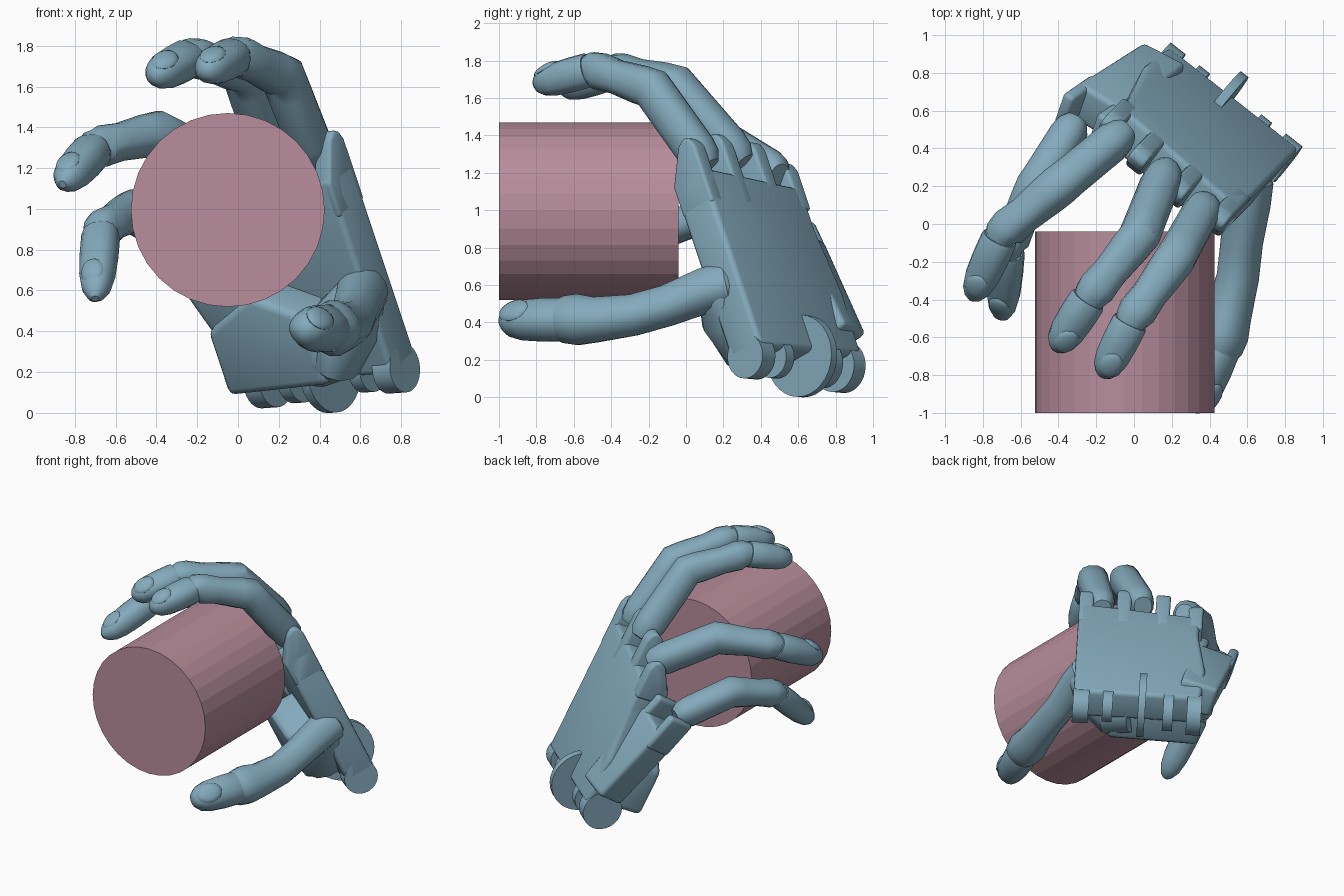
import bpy, bmesh, math
from mathutils import Vector, Matrix

if "Cube" in bpy.data.objects:
    bpy.data.objects.remove(bpy.data.objects["Cube"])


def material(name, rgb):
    m = bpy.data.materials.new(name)
    m.diffuse_color = (*rgb, 1)
    m.use_nodes = True
    m.node_tree.nodes["Principled BSDF"].inputs["Base Color"].default_value = m.diffuse_color
    return m


BLUE = material("blue", (0.23, 0.40, 0.50))
PINK = material("pink", (0.48, 0.27, 0.33))


def frame(x, y, z, origin):
    m = Matrix((x, y, z)).transposed().to_4x4()
    m.translation = origin
    return m


# Palm frame: local x runs thumb side to little side, y wrist to knuckles, z out of the back
A = Vector((0.88, 0.40, 0.28))
W = Vector((-0.70, 0.55, -0.05)).normalized()
U = Vector((-0.43, -0.32, 1.10))
U = (U - U.dot(W) * W).normalized()
N = W.cross(U)
PALM = frame(W, U, N, A)
PROFILE = frame(U, N, W, A)  # for side profiles swept across the palm


def finish(bm, name, mat, smooth=True):
    bmesh.ops.recalc_face_normals(bm, faces=bm.faces)
    me = bpy.data.meshes.new(name)
    bm.to_mesh(me)
    bm.free()
    ob = bpy.data.objects.new(name, me)
    bpy.context.collection.objects.link(ob)
    me.materials.append(mat)
    if smooth:
        bpy.ops.object.select_all(action='DESELECT')
        ob.select_set(True)
        bpy.context.view_layer.objects.active = ob
        bpy.ops.object.shade_smooth_by_angle(angle=math.radians(35))
    return ob


def slab(name, pts, z0, z1, mtx, bevel=0.03):
    """Extruded, rounded polygon in the given frame."""
    bm = bmesh.new()
    f = bm.faces.new([bm.verts.new((x, y, z0)) for x, y in pts])
    ext = bmesh.ops.extrude_face_region(bm, geom=[f])['geom']
    bmesh.ops.translate(bm, vec=(0, 0, z1 - z0),
                        verts=[v for v in ext if isinstance(v, bmesh.types.BMVert)])
    bmesh.ops.recalc_face_normals(bm, faces=bm.faces)
    bmesh.ops.bevel(bm, geom=bm.edges[:], offset=bevel, segments=3, profile=0.5,
                    affect='EDGES', clamp_overlap=True)
    bm.transform(mtx)
    return finish(bm, name, BLUE)


def disc(name, centre, axis, r, depth, n=32, mat=BLUE, smooth=True):
    bm = bmesh.new()
    bmesh.ops.create_cone(bm, cap_ends=True, segments=n, radius1=r, radius2=r, depth=depth)
    bm.transform(Matrix.Translation(centre) @ Vector(axis).to_track_quat('Z', 'Y').to_matrix().to_4x4())
    return finish(bm, name, mat, smooth)


def tube(name, rings, up, n=14):
    """Loft of slightly squared rings; rings = [(point, half width, half height)]."""
    bm = bmesh.new()
    P = [Vector(r[0]) for r in rings]
    loops = []
    for i, (_, a, b) in enumerate(rings):
        t = (P[min(i + 1, len(P) - 1)] - P[max(i - 1, 0)]).normalized()
        side = t.cross(up).normalized()
        top = side.cross(t)
        loop = []
        for k in range(n):
            c, s = math.cos(2 * math.pi * k / n), math.sin(2 * math.pi * k / n)
            c, s = (math.copysign(abs(v) ** 0.85, v) for v in (c, s))
            loop.append(bm.verts.new(P[i] + side * c * a + top * s * b))
        loops.append(loop)
    for l0, l1 in zip(loops, loops[1:]):
        for k in range(n):
            bm.faces.new((l0[k], l0[(k + 1) % n], l1[(k + 1) % n], l1[k]))
    bm.faces.new(loops[0])
    bm.faces.new(loops[-1])
    return finish(bm, name, BLUE)


def fingertip(name, joint, tip, up, r):
    """Separate end segment with a rounded tip and a nail."""
    prof = [(0.0, .93), (.05, 1.0), (.35, 1.0), (.65, .93), (.84, .76), (.95, .48), (1.0, .2)]
    tube(name, [(joint.lerp(tip, t), r * s, r * s * 0.95) for t, s in prof], up)
    d = (tip - joint).normalized()
    side = d.cross(up).normalized()
    top = side.cross(d)
    bm = bmesh.new()
    bmesh.ops.create_uvsphere(bm, u_segments=16, v_segments=8, radius=1)
    tilt = (d - top * 0.25).normalized()
    bm.transform(frame(side * r * 0.62, tilt * r * 0.8, side.cross(tilt) * r * 0.26,
                       joint.lerp(tip, 0.72) + top * r * 0.68))
    finish(bm, name + "_nail", BLUE)


def finger(name, base, pip, dip, tip, r):
    base, pip, dip, tip = map(Vector, (base, pip, dip, tip))
    up = (pip - base.lerp(tip, 0.5)).normalized()
    rings = [(base.lerp(pip, -.10), r * .6, r * .65), (base, r * .85, r * .95),
             (base.lerp(pip, .15), r * .97, r * 1.05), (base.lerp(pip, .8), r, r * 1.03),
             (pip, r * 1.03, r * 1.05), (pip.lerp(dip, .2), r, r),
             (pip.lerp(dip, .6), r * .9, r * .88), (pip.lerp(dip, .88), r * .98, r * .96),
             (dip, r * .86, r * .86), (dip.lerp(tip, .15), r * .7, r * .7)]
    tube(name, rings, up)
    fingertip(name + "_tip", dip.lerp(tip, .06), tip, up, r * 0.93)


# Held cylinder
disc("held_cylinder", (-0.05, -0.52, 0.995), (0, 1, 0), 0.475, 0.96, 32, PINK, False)

# Four fingers
finger("index_finger", (0.37, 0.09, 1.27), (0.22, -0.18, 1.65), (-0.01, -0.50, 1.755), (-0.17, -0.81, 1.67), 0.105)
finger("middle_finger", (0.16, 0.27, 1.29), (0.03, -0.06, 1.67), (-0.23, -0.38, 1.745), (-0.42, -0.67, 1.645), 0.105)
finger("ring_finger", (-0.07, 0.47, 1.20), (-0.40, 0.20, 1.37), (-0.70, -0.05, 1.30), (-0.86, -0.40, 1.12), 0.105)
finger("little_finger", (-0.32, 0.52, 0.88), (-0.52, 0.20, 0.99), (-0.67, -0.12, 0.90), (-0.70, -0.50, 0.56), 0.100)

# Thumb
th_up = Vector((0.6, 0, 0.5))
tube("thumb_base", [((0.38, 0.46, 0.24), .12, .12), ((0.45, 0.35, 0.30), .18, .17),
                    ((0.54, 0.24, 0.45), .17, .16), ((0.60, 0.18, 0.58), .12, .12)], th_up)
tube("thumb", [((0.61, 0.28, 0.61), .08, .08), ((0.61, 0.22, 0.60), .125, .12),
               ((0.60, 0.10, 0.57), .12, .115), ((0.57, -0.10, 0.49), .11, .105),
               ((0.55, -0.28, 0.44), .11, .105), ((0.50, -0.48, 0.415), .12, .115),
               ((0.47, -0.58, 0.415), .135, .13), ((0.45, -0.65, 0.415), .125, .12),
               ((0.42, -0.72, 0.415), .09, .09)], th_up)
fingertip("thumb_tip", Vector((0.45, -0.65, 0.415)), Vector((0.31, -0.995, 0.41)), th_up, 0.115)

# Palm plate and the slanted knuckle lugs between the fingers
slab("palm", [(0, 0), (0, 1.06), (.84, .98), (.84, .75), (.90, .35), (.88, 0)], -0.22, 0.0, PALM)
for i, (w, top) in enumerate([(.05, 1.25), (.31, 1.29), (.58, 1.26), (.81, 1.15)]):
    slab(f"knuckle_lug_{i}", [(.85, 0), (top - .07, 0), (top - .02, -.02), (top, -.06), (top - .03, -.11),
                              (top - .22, -.22), (.85, -.22)], w - .05, w + .05, PROFILE, 0.018)

# Heel of the palm
slab("palm_heel", [(.25, .05), (.25, .42), (.55, .55), (.88, .38), (.88, .03)], -0.43, -0.15, PALM, 0.04)

# Little finger side bone with its fork
p0, p1 = Vector((0.10, 0.82, 0.36)), Vector((-0.26, 0.57, 0.90))
y = (p1 - p0).normalized()
x = W + Vector((-0.1, -0.1, -0.25))
x = (x - x.dot(y) * y).normalized()
SIDE = frame(x, y, x.cross(y), p0)
L = (p1 - p0).length
slab("side_bone", [(-.14, -.08), (-.17, L - .1), (.14, L - .1), (.12, -.05)], -0.13, 0.09, SIDE, 0.03)
for s in (-1, 1):
    slab("side_bone_lug", [(s * .11 - .035, L - .25), (s * .11 - .035, L + .04),
                           (s * .11 + .035, L + .04), (s * .11 + .035, L - .25)], -0.125, 0.085, SIDE, 0.025)

# Wrist hinge: lugs flush with the plate and the large middle disc
for i, (w, r, t) in enumerate([(.055, .12, .11), (.24, .11, .07), (.66, .13, .07), (.84, .14, .10)]):
    disc(f"wrist_lug_{i}", PALM @ Vector((w, -.01, -r)), W, r, t)
disc("wrist_disc", (0.45, 0.62, 0.22), W, 0.22, 0.05)
